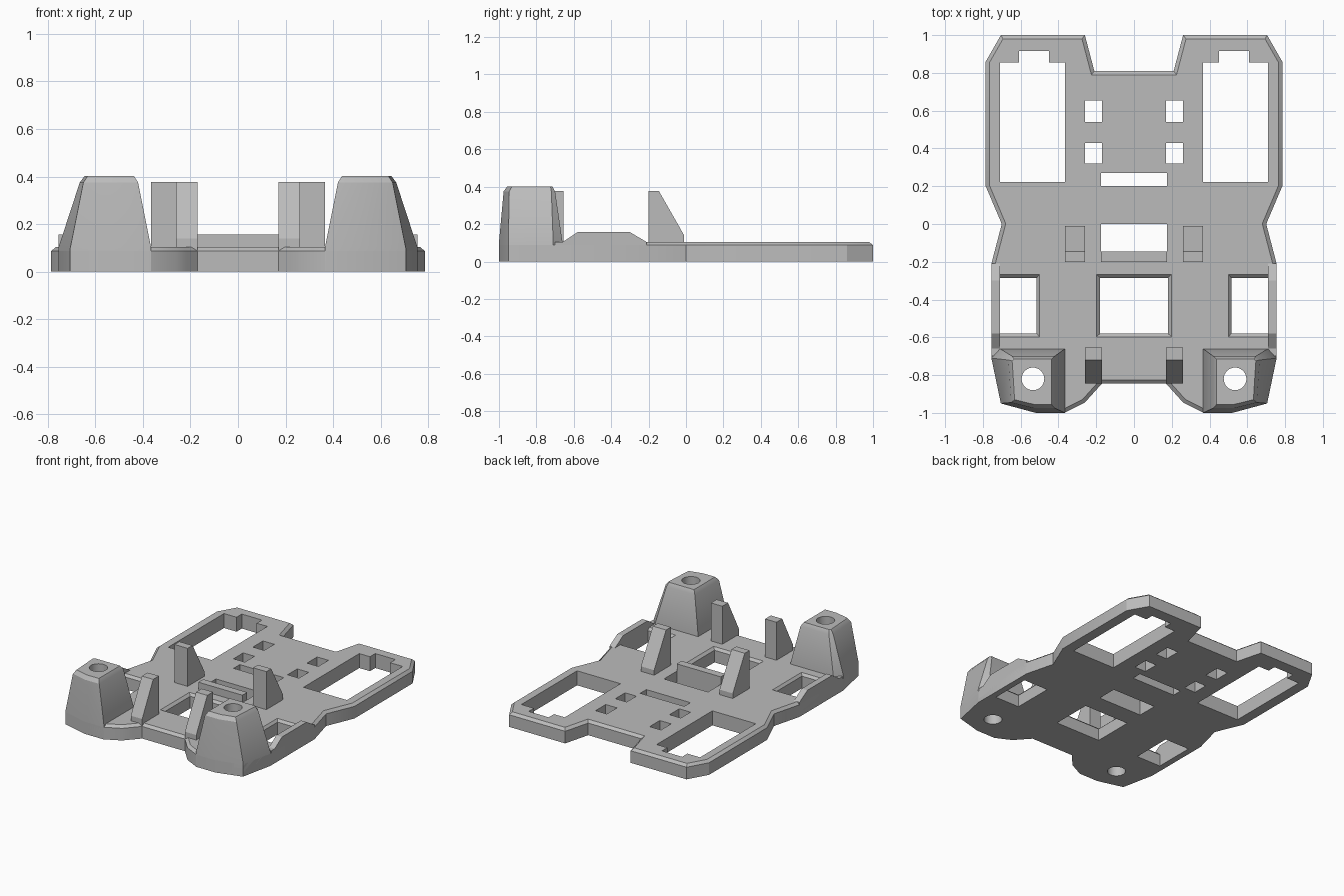
import bpy, bmesh, math
from mathutils import Vector

cube = bpy.data.objects.get("Cube")
if cube:
    bpy.data.objects.remove(cube, do_unlink=True)

grey = bpy.data.materials.new("plain grey")
grey.use_nodes = True
GREY = (0.5, 0.5, 0.5, 1)
grey.diffuse_color = GREY
grey.node_tree.nodes["Principled BSDF"].inputs["Base Color"].default_value = GREY

THICK = 0.104   # plate thickness
RIM = 0.087     # height where the rim chamfer starts


def loft(bm, rings):
    """Closed solid through rings of 3D points with equal counts."""
    loops = [[bm.verts.new(p) for p in ring] for ring in rings]
    n = len(loops[0])
    faces = [bm.faces.new(loops[0][::-1]), bm.faces.new(loops[-1])]
    for a, b in zip(loops, loops[1:]):
        for i in range(n):
            j = (i + 1) % n
            faces.append(bm.faces.new((a[i], a[j], b[j], b[i])))
    bmesh.ops.recalc_face_normals(bm, faces=faces)


def at(points, z):
    return [(x, y, z) for x, y in points]


def rect(x0, x1, y0, y1):
    return [(x0, y0), (x1, y0), (x1, y1), (x0, y1)]


def flip(ring, s):
    """Mirror a ring across x = 0 when s is -1."""
    return [(s * p[0], *p[1:]) for p in ring]


def inset(points, d):
    """Move a counter-clockwise outline inward by d."""
    pts = [Vector(p) for p in points]
    out = []
    for i, p in enumerate(pts):
        a = (p - pts[i - 1]).normalized()
        b = (pts[(i + 1) % len(pts)] - p).normalized()
        na, nb = Vector((-a.y, a.x)), Vector((-b.y, b.x))
        out.append(tuple(p + (na + nb) * d / (1 + na.dot(nb))))
    return out


def make(name, bm):
    mesh = bpy.data.meshes.new(name)
    bm.to_mesh(mesh)
    bm.free()
    mesh.materials.append(grey)
    obj = bpy.data.objects.new(name, mesh)
    bpy.context.collection.objects.link(obj)
    return obj


def solid(name, rings):
    bm = bmesh.new()
    loft(bm, rings)
    return make(name, bm)


def side_profile(name, profile, x0, x1):
    """Extrude a (y, z) profile along x."""
    return solid(name, [[(x, y, z) for y, z in profile] for x in (x0, x1)])


def activate(obj):
    bpy.ops.object.select_all(action='DESELECT')
    obj.select_set(True)
    bpy.context.view_layer.objects.active = obj


# Base plate with waisted sides and a chamfered rim
half = [(0.17, -0.845), (0.215, -0.895), (0.26, -0.945), (0.37, -1.0),
        (0.52, -1.0), (0.705, -0.95), (0.755, -0.71), (0.755, -0.21),
        (0.70, 0.0), (0.785, 0.2), (0.785, 0.86), (0.705, 1.0),
        (0.26, 1.0), (0.21, 0.81)]
outline = half + flip(half[::-1], -1)
plate = solid("base_plate", [at(outline, 0), at(outline, RIM),
                             at(inset(outline, 0.02), THICK)])

# Openings: slots, stepped bays, chamfered windows and screw holes
bm = bmesh.new()


def cut(points, top=0.3):
    loft(bm, [at(points, -0.1), at(points, top)])


def cut_chamfered(inner, outer):
    loft(bm, [at(inner, -0.1), at(inner, RIM), at(outer, THICK), at(outer, 0.3)])


cut(rect(-0.175, 0.175, 0.2, 0.27))
cut(rect(-0.175, 0.175, -0.145, 0.0))
cut_chamfered(rect(-0.18, 0.18, -0.58, -0.285),
              rect(-0.198, 0.198, -0.597, -0.268))
bay = [(0.365, 0.222), (0.71, 0.222), (0.71, 0.855), (0.61, 0.855),
       (0.61, 0.915), (0.45, 0.915), (0.45, 0.855), (0.365, 0.855)]
screw = [(0.535 + 0.06 * math.cos(k * math.tau / 32),
          -0.82 + 0.06 * math.sin(k * math.tau / 32)) for k in range(32)]
for s in (1, -1):
    cut(flip(bay, s))
    cut(flip(screw, s), 0.6)
    cut(flip(rect(0.17, 0.26, 0.54, 0.655), s))
    cut(flip(rect(0.17, 0.26, 0.32, 0.43), s))
    cut_chamfered(flip(rect(0.515, 0.71, -0.58, -0.285), s),
                  flip(rect(0.5, 0.71, -0.597, -0.268), s))
cutter = make("opening_cutter", bm)
cutter.hide_render = True

# Corner towers, tapered with a small bevel at the top
foot = [(0.365, -1.0), (0.52, -1.0), (0.705, -0.95), (0.755, -0.71),
        (0.71, -0.66), (0.365, -0.66)]
shoulder = [(0.42, -0.975), (0.53, -0.975), (0.65, -0.945), (0.665, -0.72),
            (0.645, -0.70), (0.42, -0.70)]
crown = [(0.437, -0.955), (0.53, -0.955), (0.632, -0.93), (0.645, -0.725),
         (0.635, -0.715), (0.437, -0.715)]
drilled = [plate]
for s, side in ((1, "left"), (-1, "right")):
    drilled.append(solid(side + "_tower", [
        flip(at(foot, 0), s), flip(at(foot, 0.1), s),
        flip(at(shoulder, 0.375), s), flip(at(crown, 0.402), s)]))

    # Raised side rail
    side_profile(side + "_rail", [(-0.70, 0.03), (-0.70, 0.104), (-0.66, 0.104),
                                  (-0.58, 0.157), (-0.30, 0.157),
                                  (-0.21, 0.104), (-0.21, 0.03)],
                 s * 0.71, s * 0.755)

    # Holding posts with sloped backs
    side_profile(side + "_rear_post", [(-0.2, 0.05), (-0.2, 0.377),
                                       (-0.145, 0.377), (-0.01, 0.14),
                                       (-0.01, 0.05)], s * 0.26, s * 0.365)
    side_profile(side + "_front_post", [(-0.655, 0.05), (-0.655, 0.377),
                                        (-0.72, 0.377), (-0.845, 0.14),
                                        (-0.845, 0.05)], s * 0.17, s * 0.26)

# Low stop bar between the rear posts
solid("stop_bar", [at(rect(-0.175, 0.175, -0.2, -0.145), z) for z in (0.03, 0.157)])

# Cut the openings and shade
for obj in drilled:
    activate(obj)
    mod = obj.modifiers.new("openings", 'BOOLEAN')
    mod.operation = 'DIFFERENCE'
    mod.solver = 'EXACT'
    mod.object = cutter
    bpy.ops.object.modifier_apply(modifier=mod.name)
    bpy.ops.object.shade_smooth_by_angle(angle=math.radians(25))
bpy.data.objects.remove(cutter, do_unlink=True)
